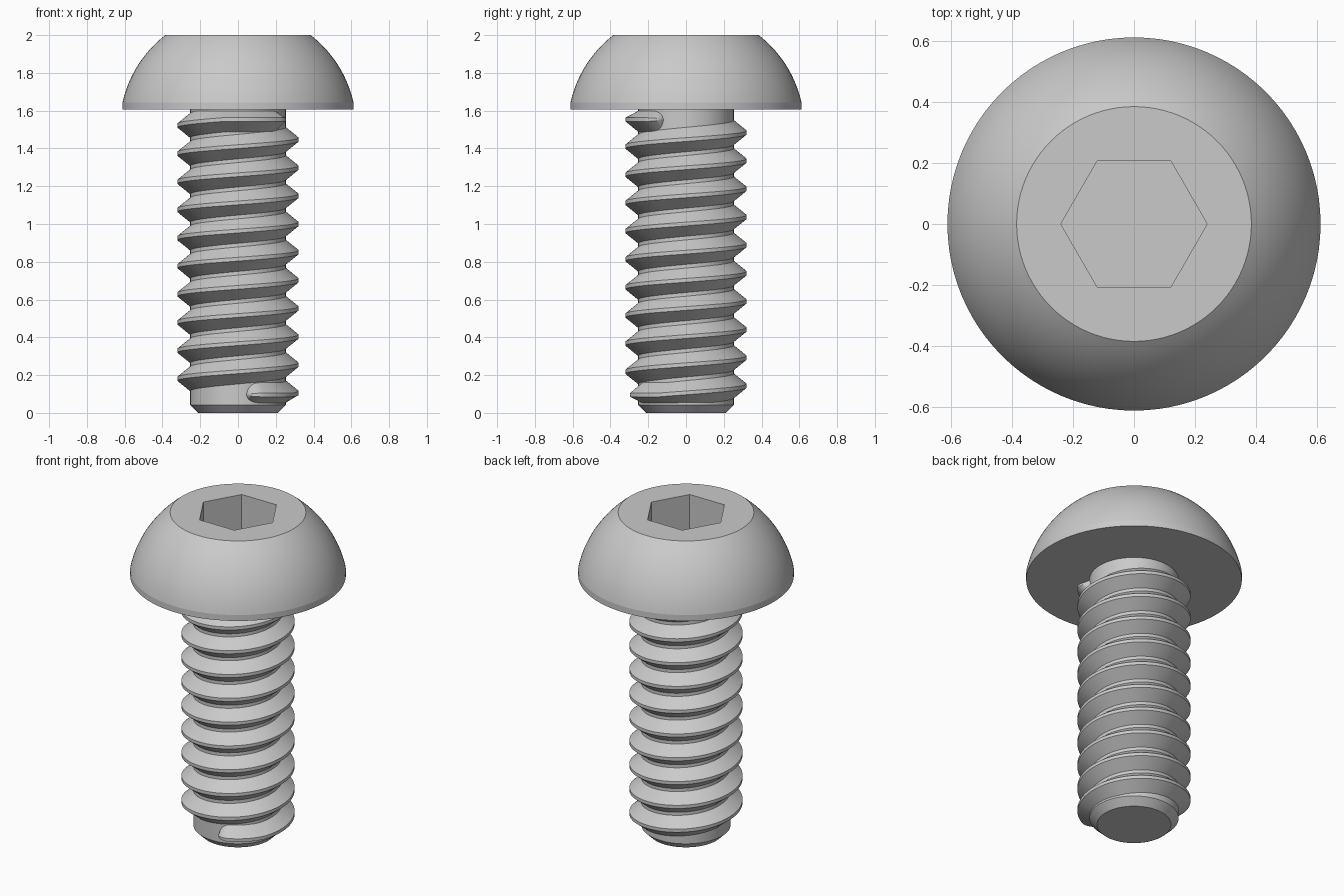
import bpy
import bmesh
import math

if "Cube" in bpy.data.objects:
    bpy.data.objects.remove(bpy.data.objects["Cube"])

SEG = 96
CORE = 0.253
STEEL = (0.59, 0.59, 0.59, 1.0)

steel = bpy.data.materials.new("grey steel")
steel.use_nodes = True
steel.diffuse_color = STEEL
steel.node_tree.nodes["Principled BSDF"].inputs["Base Color"].default_value = STEEL


def finish(bm, name, angle):
    bmesh.ops.recalc_face_normals(bm, faces=bm.faces)
    mesh = bpy.data.meshes.new(name)
    bm.to_mesh(mesh)
    bm.free()
    mesh.materials.append(steel)
    obj = bpy.data.objects.new(name, mesh)
    bpy.context.collection.objects.link(obj)
    bpy.ops.object.select_all(action="DESELECT")
    obj.select_set(True)
    bpy.context.view_layer.objects.active = obj
    bpy.ops.object.shade_smooth_by_angle(angle=math.radians(angle))


def clamp(value, low, high):
    return min(max(value, low), high)


def ring(bm, radius, z, hexagonal=False):
    """A loop of points on a circle, or along a hexagon with corners on x."""
    verts = []
    for i in range(SEG):
        a = math.tau * i / SEG
        r = radius
        if hexagonal:
            sixth = math.pi / 3
            r *= math.cos(sixth / 2) / math.cos(a % sixth - sixth / 2)
        verts.append(bm.verts.new((r * math.cos(a), r * math.sin(a), z)))
    return verts


def bridge(bm, a, b):
    n = len(a)
    for i in range(n):
        j = (i + 1) % n
        bm.faces.new((a[i], a[j], b[j], b[i]))


# Screw body: hex socket, domed head, plain core and chamfered tip in one skin
bm = bmesh.new()
loops = [ring(bm, 0.24, 1.75, True), ring(bm, 0.24, 2.0, True)]
dome_z, rim_z, top_r, rim_r = 1.511, 1.642, 0.385, 0.612
start = math.atan2(2.0 - dome_z, top_r)
end = math.atan2(rim_z - dome_z, rim_r)
top_dist = math.hypot(top_r, 2.0 - dome_z)
rim_dist = math.hypot(rim_r, rim_z - dome_z)
for i in range(17):
    t = start + (end - start) * i / 16
    d = top_dist + (rim_dist - top_dist) * i / 16
    loops.append(ring(bm, d * math.cos(t), dome_z + d * math.sin(t)))
for r, z in ((rim_r, 1.605), (CORE, 1.605), (CORE, 0.042), (0.21, 0.0)):
    loops.append(ring(bm, r, z))
for a, b in zip(loops, loops[1:]):
    bridge(bm, a, b)
bm.faces.new(loops[0])
bm.faces.new(loops[-1])
finish(bm, "screw_body", 9)

# Thread: a trapezoid swept up a right-handed helix, rounded off at both ends
bm = bmesh.new()
PITCH = 0.149
first, last = -80 / 360, 10 - 28 / 360
steps = 1800
rows = []
for i in range(steps + 1):
    turn = first + (last - first) * i / steps
    z = clamp(0.106 + PITCH * turn, 0.095, 1.553)
    near = min(turn - first, last - turn) / 0.045
    k = max(0.02, math.sqrt(1 - (1 - min(near, 1.0)) ** 2))
    a = math.tau * turn
    crest = CORE + 0.068 * k
    row = []
    for r, h in ((CORE - 0.003, -0.067), (crest, -0.01),
                 (crest, 0.01), (CORE - 0.003, 0.067)):
        height = z + k * clamp(h, 0.052 - z, 1.6 - z)
        row.append(bm.verts.new((r * math.cos(a), r * math.sin(a), height)))
    rows.append(row)
for a, b in zip(rows, rows[1:]):
    for i in range(3):
        bm.faces.new((a[i], b[i], b[i + 1], a[i + 1]))
for cap in (rows[0], rows[-1]):
    bm.faces.new(cap)
finish(bm, "screw_thread", 30)
